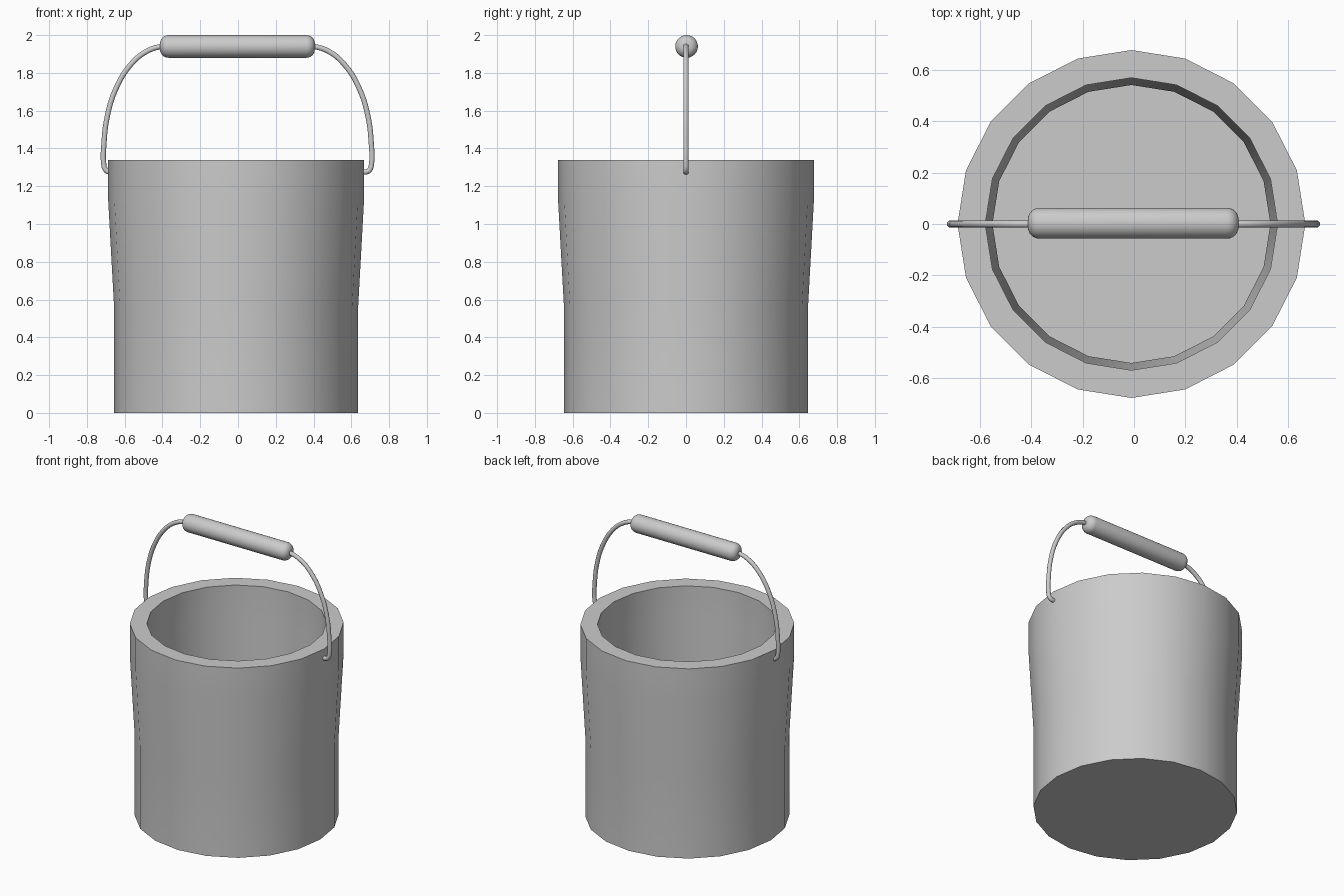
import bpy
import bmesh
from math import cos, sin, pi, radians
from mathutils import Matrix

if "Cube" in bpy.data.objects:
    bpy.data.objects.remove(bpy.data.objects["Cube"])


def lathe(name, profile, sides, matrix, angle):
    """Revolve (radius, height) points around z and cap both ends."""
    bm = bmesh.new()
    rings = [[bm.verts.new((r * cos(2 * pi * i / sides), r * sin(2 * pi * i / sides), z))
              for i in range(sides)] for r, z in profile]
    for a, b in zip(rings, rings[1:]):
        for i in range(sides):
            j = (i + 1) % sides
            bm.faces.new((a[i], a[j], b[j], b[i]))
    bm.faces.new(rings[0][::-1])
    bm.faces.new(rings[-1])
    bmesh.ops.recalc_face_normals(bm, faces=bm.faces)
    bm.transform(matrix)
    mesh = bpy.data.meshes.new(name)
    bm.to_mesh(mesh)
    bm.free()
    obj = bpy.data.objects.new(name, mesh)
    bpy.context.collection.objects.link(obj)
    bpy.ops.object.select_all(action='DESELECT')
    obj.select_set(True)
    bpy.context.view_layer.objects.active = obj
    bpy.ops.object.shade_smooth_by_angle(angle=radians(angle))
    return obj


# Thick-walled bucket: outside up, over the rim, inside down to the floor
lathe("bucket",
      [(0.646, 0), (0.646, 0.56), (0.677, 1.12), (0.677, 1.34),
       (0.569, 1.34), (0.569, 1.12), (0.541, 0.56), (0.541, 0.11)],
      20, Matrix.Translation((-0.01, 0, 0)), 30)

# Rounded grip lying along x
half, rad, rnd = 0.41, 0.06, 0.045
end = [(rad - rnd + rnd * cos(t * pi / 12), half - rnd + rnd * sin(t * pi / 12))
       for t in range(7)]
profile = [(r, -z) for r, z in reversed(end)] + end
lathe("grip", profile, 32,
      Matrix.Translation((-0.003, 0.003, 1.94)) @ Matrix.Rotation(pi / 2, 4, 'Y'), 40)

# Wire handle: one half as a path, mirrored through the grip
side = [(0.40, 1.94), (0.48, 1.915), (0.565, 1.845), (0.645, 1.715), (0.69, 1.57),
        (0.708, 1.42), (0.709, 1.32), (0.70, 1.288), (0.685, 1.277), (0.65, 1.277)]
path = [(-x, z) for x, z in reversed(side)] + side
curve = bpy.data.curves.new("wire_handle", 'CURVE')
curve.dimensions = '3D'
curve.bevel_depth = 0.0145
curve.bevel_resolution = 3
curve.use_fill_caps = True
curve.resolution_u = 5
spline = curve.splines.new('BEZIER')
spline.bezier_points.add(len(path) - 1)
for p, (x, z) in zip(spline.bezier_points, path):
    p.co = (x - 0.002, 0, z)
    p.handle_left_type = p.handle_right_type = 'AUTO'
spline.use_smooth = True
bpy.context.collection.objects.link(bpy.data.objects.new("wire_handle", curve))
